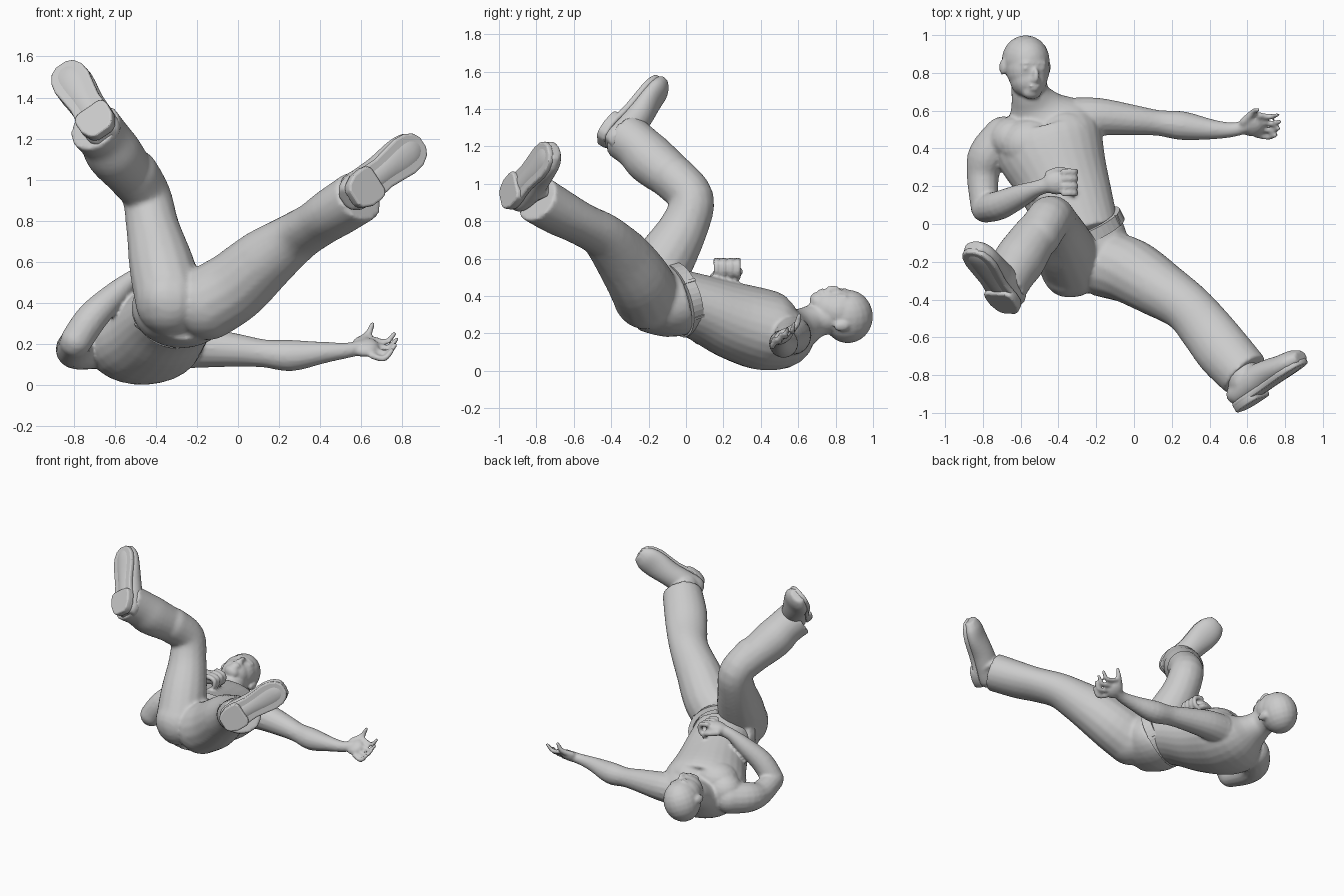
import bpy, bmesh
from math import sin, cos, pi
from mathutils import Vector as V, Matrix

cube = bpy.data.objects.get("Cube")
if cube:
    bpy.data.objects.remove(cube, do_unlink=True)


def loft(bm, rings, side=(1, 0, 0), sides=20, steps=4):
    """Closed tube through rings (centre, half width, half depth), eased between them."""
    keys = [list(c) + [a, b] for c, a, b in rings]
    path = []
    for i in range(len(keys) - 1):
        p0, p1, p2, p3 = (keys[min(max(j, 0), len(keys) - 1)] for j in range(i - 1, i + 3))
        for k in range(steps):
            t = k / steps
            path.append([b + t / 2 * (c - a + t * (2 * a - 5 * b + 4 * c - d + t * (3 * (b - c) + d - a)))
                         for a, b, c, d in zip(p0, p1, p2, p3)])
    path.append(keys[-1])
    loops = []
    for i, p in enumerate(path):
        tangent = (V(path[min(i + 1, len(path) - 1)][:3]) - V(path[max(i - 1, 0)][:3])).normalized()
        across = V(side)
        across = (across - tangent * across.dot(tangent)).normalized()
        up = tangent.cross(across)
        loops.append([bm.verts.new(V(p[:3]) + across * p[3] * cos(2 * pi * n / sides)
                                   + up * p[4] * sin(2 * pi * n / sides)) for n in range(sides)])
    for low, high in zip(loops, loops[1:]):
        for n in range(sides):
            m = (n + 1) % sides
            bm.faces.new((low[n], low[m], high[m], high[n]))
    bm.faces.new(loops[0][::-1])
    bm.faces.new(loops[-1])


def limb(bm, points, side=(0, 1, 0)):
    """Round tube from (x, y, z, radius) points with ball ends."""
    loft(bm, [(p[:3], p[3], p[3]) for p in points], side, 16)
    for p in (points[0], points[-1]):
        ball(bm, p[:3], (p[3],) * 3)


def ball(bm, centre, radii, axes=None):
    rot = Matrix(axes).transposed() if axes else Matrix.Identity(3)
    mat = Matrix.Translation(centre) @ rot.to_4x4() @ Matrix.Diagonal((*radii, 1))
    bmesh.ops.create_uvsphere(bm, u_segments=20, v_segments=12, radius=1, matrix=mat)


def finish(name, bm, voxel=None, smooth=4):
    bmesh.ops.recalc_face_normals(bm, faces=bm.faces[:])
    mesh = bpy.data.meshes.new(name)
    bm.to_mesh(mesh)
    bm.free()
    obj = bpy.data.objects.new(name, mesh)
    bpy.context.collection.objects.link(obj)
    if voxel:
        blend = obj.modifiers.new("blend", 'REMESH')
        blend.mode = 'VOXEL'
        blend.voxel_size = voxel
        blend.use_smooth_shade = True
        relax = obj.modifiers.new("relax", 'SMOOTH')
        relax.iterations = smooth
    return obj


# Torso and neck
body = bmesh.new()
loft(body, [((-.27, -.07, .39), .2, .16), ((-.33, .1, .33), .225, .18),
            ((-.385, .25, .27), .25, .205), ((-.45, .42, .217), .29, .215),
            ((-.48, .53, .195), .26, .18), ((-.52, .62, .23), .15, .11),
            ((-.55, .7, .27), .1, .09), ((-.56, .8, .29), .095, .085)], (.97, .2, .06), 28)
for centre in ((-.55, .42, .29), (-.36, .46, .285)):
    ball(body, centre, (.16, .14, .12))
ball(body, (-.64, .45, .235), (.13, .12, .12))

# Left arm, stretched out
limb(body, [(-.3, .56, .19, .11), (-.18, .567, .185, .1), (0, .55, .17, .08), (.13, .535, .155, .068),
            (.26, .52, .145, .076), (.42, .5, .16, .052), (.53, .5, .17, .038), (.6, .52, .185, .036)])
ball(body, (.62, .52, .185), (.065, .065, .035), ((.98, 0, .17), (-.1, .83, .55), (-.14, -.55, .82)))
for i in range(4):
    y, z = .47 + .036 * i, .145 + .027 * i
    reach = (.02, .035, .04, .03)[i]
    limb(body, [(.65, y, z, .016), (.69 + reach, y - .01, z - .015, .015),
                (.73 + reach, y, z + .025, .012)])
limb(body, [(.58, .54, .21, .022), (.63, .59, .245, .018), (.655, .605, .3, .012)])

# Right arm, bent across the belly
limb(body, [(-.69, .46, .19, .11), (-.775, .36, .18, .105), (-.8, .25, .175, .085), (-.79, .09, .21, .075)], (1, 0, 0))
limb(body, [(-.785, .085, .22, .078), (-.71, .1, .33, .077), (-.6, .15, .44, .062),
            (-.51, .19, .52, .042), (-.43, .215, .55, .045)])
ball(body, (-.41, .22, .555), (.075, .065, .045))
for i in range(4):
    y = .163 + .038 * i
    limb(body, [(-.37, y, .59, .018), (-.315, y, .575, .017), (-.315, y, .525, .016), (-.35, y, .495, .015)])
limb(body, [(-.45, .265, .545, .022), (-.39, .285, .53, .02), (-.34, .27, .51, .016)])

# Head with face and ears
forward = V((.35, 0, .94)).normalized()
crown = V((0, 1, 0))
ear_side = crown.cross(forward)


def feature(s, u, f, *radii, paired=False):
    for sign in ((1, -1) if paired else (1,)):
        centre = V((-.57, .85, .3)) + ear_side * s * sign + crown * u + forward * f
        ball(body, centre, radii, (ear_side, crown, forward))


feature(0, .015, -.01, .125, .135, .145)
feature(0, -.03, .025, .117, .125, .112)
feature(0, -.085, .035, .1, .098, .1)
feature(0, -.15, .08, .055, .04, .045)
feature(0, -.065, .142, .017, .042, .024)
feature(0, -.088, .138, .028, .015, .018)
feature(0, .0, .122, .07, .014, .016)
feature(0, -.12, .132, .034, .008, .016)
feature(0, -.136, .128, .03, .009, .016)
feature(.044, -.026, .122, .022, .01, .013, paired=True)
feature(.128, -.02, -.02, .014, .042, .028, paired=True)
finish("body", body, .01, 3)

# Trousers
trousers = bmesh.new()
loft(trousers, [((-.285, -.01, .385), .225, .185), ((-.275, -.09, .37), .24, .19),
                ((-.25, -.2, .4), .22, .19)], (.92, .38, 0), 28)
ball(trousers, (-.35, -.24, .42), (.14, .15, .15))
limb(trousers, [(-.33, -.22, .41, .17), (-.37, -.12, .58, .16), (-.415, -.01, .77, .13),
                (-.445, .03, .92, .12), (-.505, -.06, 1.03, .12)], (1, 0, 0))
limb(trousers, [(-.46, .01, .95, .114), (-.54, -.09, 1.05, .125), (-.605, -.19, 1.13, .133)], (1, 0, 0))
loft(trousers, [((-.54, -.09, 1.05), .125, .125), ((-.605, -.19, 1.13), .137, .137),
                ((-.65, -.26, 1.2), .128, .128), ((-.7, -.335, 1.26), .132, .132)])
limb(trousers, [(-.15, -.21, .4, .18), (-.02, -.25, .48, .175), (.13, -.34, .61, .155), (.28, -.44, .72, .122)])
loft(trousers, [((.13, -.34, .61), .155, .155), ((.28, -.44, .72), .135, .122), ((.385, -.56, .785), .142, .112),
                ((.475, -.675, .845), .148, .122), ((.59, -.8, .92), .138, .13)], (.75, .65, 0))
finish("trousers", trousers, .014, 4)

# Belt, belt loops and buckle
axis = V((.37, -.9, -.27)).normalized()
hip = V((.92, .38, 0)).normalized()
front = axis.cross(hip)
middle = V((-.285, -.035, .383))
belt = bmesh.new()
count = 40
loops = []
for offset, grow in ((-.03, -.02), (-.03, .01), (.03, .014), (.03, -.02)):
    loops.append([belt.verts.new(middle + axis * offset + hip * (.228 + grow) * cos(2 * pi * n / count)
                                 + front * (.188 + grow) * sin(2 * pi * n / count)) for n in range(count)])
for k in range(4):
    low, high = loops[k], loops[(k + 1) % 4]
    for n in range(count):
        m = (n + 1) % count
        belt.faces.new((low[n], low[m], high[m], high[n]))


def block(bm, centre, size, axes):
    mat = Matrix.Translation(centre) @ Matrix(axes).transposed().to_4x4() @ Matrix.Diagonal((*size, 1))
    bmesh.ops.create_cube(bm, size=1, matrix=mat)


block(belt, middle + front * .2, (.08, .052, .02), (hip, axis, front))
for n in range(6):
    angle = pi / 6 + n * pi / 3
    out = (hip * cos(angle) + front * sin(angle)).normalized()
    spot = middle + hip * .238 * cos(angle) + front * .198 * sin(angle)
    block(belt, spot, (.016, .064, .014), (axis.cross(out), axis, out))
finish("belt", belt)


# Shoes
def shoe(label, heel, ball_of_foot, shin, ankle):
    heel = V(heel)
    u = (V(ball_of_foot) - heel).normalized()
    n = V(shin)
    n = (n - u * n.dot(u)).normalized()
    s = n.cross(u)

    def at(along, depth, across=0):
        return heel + u * along - n * depth + s * across

    upper = bmesh.new()
    loft(upper, [(at(-.095, .065), .06, .045), (at(-.05, .075), .088, .068), (at(.05, .085), .09, .082),
                 (at(.15, .08), .088, .078), (at(.27, .066), .1, .064), (at(.35, .06), .09, .056),
                 (at(.405, .053), .055, .034)], s)
    loft(upper, [(at(.0, .06), .08, .08), (at(.02, .13), .088, .09), (ankle, .09, .09)], s)
    finish(label + "_shoe_upper", upper, .011, 4)

    sole = bmesh.new()
    heel_shape = [(-.1, .04), (-.08, .068), (-.03, .09), (.03, .092), (.06, .085), (.075, .06)]
    full_shape = heel_shape[:-1] + [(.13, .08), (.2, .088), (.28, .098), (.34, .09), (.385, .065), (.405, .028)]
    for shape, inner, outer in ((full_shape, .045, .012), (heel_shape, .04, -.01)):
        outline = shape + [(a, -w) for a, w in reversed(shape)]
        face = sole.faces.new([sole.verts.new(at(a, inner, w)) for a, w in outline])
        grown = bmesh.ops.extrude_face_region(sole, geom=[face], use_keep_orig=True)["geom"]
        bmesh.ops.translate(sole, vec=n * (inner - outer),
                            verts=[g for g in grown if isinstance(g, bmesh.types.BMVert)])
    obj = finish(label + "_shoe_sole", sole)
    bevel = obj.modifiers.new("bevel", 'BEVEL')
    bevel.width = .012
    bevel.segments = 3
    for poly in obj.data.polygons:
        poly.use_smooth = len(poly.vertices) == 4


shoe("right", (-.7, -.41, 1.3), (-.82, -.235, 1.49), (-.26, -.35, .34), (-.675, -.3, 1.24))
shoe("left", (.63, -.94, .965), (.82, -.81, 1.115), (.34, -.45, .12), (.58, -.79, .91))
